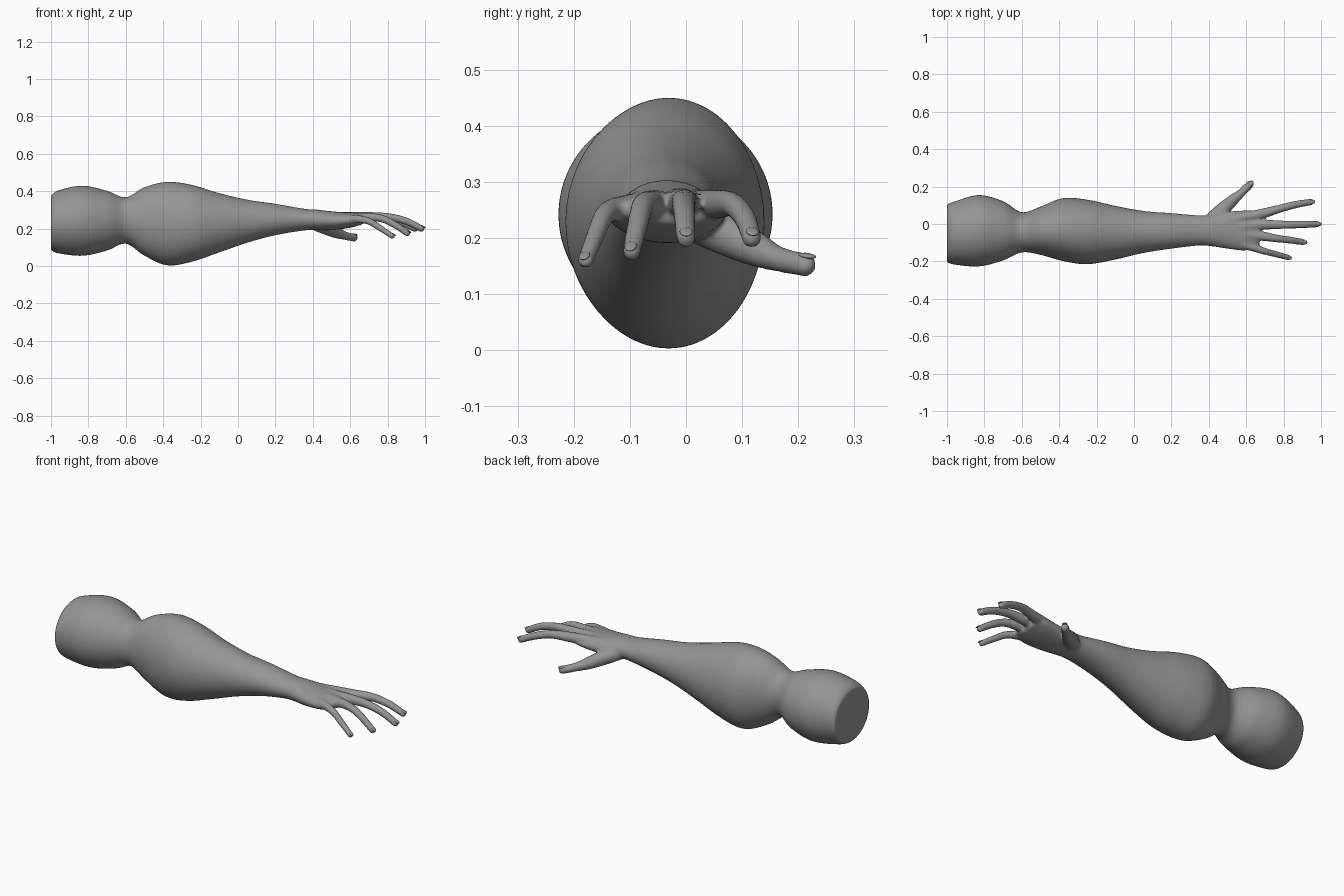
import bpy, bmesh, math
from mathutils import Vector, Matrix

cube = bpy.data.objects.get("Cube")
if cube:
    bpy.data.objects.remove(cube, do_unlink=True)

skin = bpy.data.materials.new("grey skin")
skin.use_nodes = True
grey = (0.3, 0.3, 0.3, 1)
skin.diffuse_color = grey
skin.node_tree.nodes["Principled BSDF"].inputs["Base Color"].default_value = grey


def smooth_keys(keys, steps):
    """Catmull-Rom interpolation through tuples of any length."""
    keys = [Vector(k) for k in keys]
    padded = [keys[0]] + keys + [keys[-1]]
    result = []
    for a, b, c, d in zip(padded, padded[1:], padded[2:], padded[3:]):
        for i in range(steps):
            t = i / steps
            result.append(b + (c - a) * (t / 2)
                          + (a * 2 - b * 5 + c * 4 - d) * (t * t / 2)
                          + (b * 3 - a - c * 3 + d) * (t ** 3 / 2))
    return result + [keys[-1]]


def loft(bm, stations, sides):
    """Skin closed elliptical rings given as (centre, side axis, up axis)."""
    rings = []
    for centre, side, up in stations:
        angles = [math.tau * i / sides for i in range(sides)]
        rings.append([bm.verts.new(centre + side * math.cos(a) + up * math.sin(a))
                      for a in angles])
    for low, high in zip(rings, rings[1:]):
        for i in range(sides):
            j = (i + 1) % sides
            bm.faces.new((low[i], low[j], high[j], high[i]))
    bm.faces.new(rings[0][::-1])
    bm.faces.new(rings[-1])


def add_digit(bm, keys):
    """Tapered tube with a round tip; returns the tip frame for its nail."""
    points = smooth_keys(keys, 6)
    stations = []
    for i, p in enumerate(points):
        ahead, behind = points[min(i + 1, len(points) - 1)], points[max(i - 1, 0)]
        along = Vector((ahead - behind)[:3]).normalized()
        side = Vector((0, 0, 1)).cross(along).normalized()
        up = along.cross(side)
        stations.append((Vector(p[:3]), side * p[3], up * p[3]))
    loft(bm, stations, 16)
    tip, radius = stations[-1][0], points[-1][3]
    bmesh.ops.create_uvsphere(bm, u_segments=16, v_segments=10, radius=radius,
                              matrix=Matrix.Translation(tip))
    return tip, along, side, up, radius


def make_object(name, bm):
    bmesh.ops.recalc_face_normals(bm, faces=bm.faces[:])
    mesh = bpy.data.meshes.new(name)
    bm.to_mesh(mesh)
    bm.free()
    mesh.materials.append(skin)
    for face in mesh.polygons:
        face.use_smooth = True
    obj = bpy.data.objects.new(name, mesh)
    bpy.context.collection.objects.link(obj)
    return obj


# Arm and palm outline: x, right edge, left edge, underside, top
outline = [
    (-1, -.205, .105, .085, .375),
    (-.96, -.217, .12, .068, .405),
    (-.83, -.227, .155, .055, .43),
    (-.7, -.195, .122, .083, .402),
    (-.6, -.152, .063, .12, .368),
    (-.5, -.165, .093, .055, .422),
    (-.38, -.198, .138, .004, .45),
    (-.25, -.215, .13, .022, .435),
    (-.1, -.19, .097, .073, .39),
    (.05, -.155, .07, .125, .355),
    (.2, -.132, .058, .165, .333),
    (.35, -.115, .046, .19, .307),
    (.42, -.12, .052, .192, .302),
    (.5, -.132, .066, .192, .293),
    (.6, -.142, .073, .205, .285),
    (.67, -.115, .07, .225, .28),
]

# Digits: centre line and radius, from inside the hand to the tip
digits = {
    "thumb": [(.38, -.01, .24, .035), (.45, .055, .215, .04), (.52, .12, .182, .032),
              (.57, .163, .163, .023), (.62, .212, .152, .021)],
    "index": [(.48, .015, .262, .025), (.67, .052, .26, .027), (.78, .082, .26, .022),
              (.87, .105, .235, .02), (.945, .117, .2, .018)],
    "middle": [(.48, -.02, .264, .025), (.68, -.005, .262, .027), (.8, -.004, .262, .022),
               (.9, -.003, .24, .02), (.98, 0, .2, .018)],
    "ring": [(.48, -.05, .26, .025), (.66, -.062, .26, .026), (.76, -.077, .256, .021),
             (.84, -.087, .22, .019), (.905, -.097, .176, .017)],
    "little": [(.48, -.08, .25, .025), (.6, -.113, .252, .024), (.69, -.143, .243, .019),
               (.76, -.162, .203, .017), (.825, -.179, .16, .015)],
}

# Arm body
body = bmesh.new()
rings = []
for x, right, left, bottom, top in smooth_keys(outline, 6):
    centre = Vector((x, (left + right) / 2, (top + bottom) / 2))
    rings.append((centre, Vector((0, (left - right) / 2, 0)),
                  Vector((0, 0, (top - bottom) / 2))))
loft(body, rings, 48)

# Digits, with a thin oval nail near each tip
for name, keys in digits.items():
    tip, along, side, up, radius = add_digit(body, keys)
    centre = tip + up * radius * .8 + along * radius * .15
    frame = Matrix((along * radius * .9, side * radius * .65, up * radius * .24)).transposed()
    nail = bmesh.new()
    bmesh.ops.create_uvsphere(nail, u_segments=16, v_segments=8, radius=1,
                              matrix=Matrix.Translation(centre) @ frame.to_4x4())
    make_object(name + "_nail", nail)

# Fuse everything into one smooth skin
arm = make_object("arm_and_hand", body)
fuse = arm.modifiers.new("fuse", "REMESH")
fuse.mode = "VOXEL"
fuse.voxel_size = .006
fuse.use_smooth_shade = True
soften = arm.modifiers.new("soften", "SMOOTH")
soften.factor = .5
soften.iterations = 8
